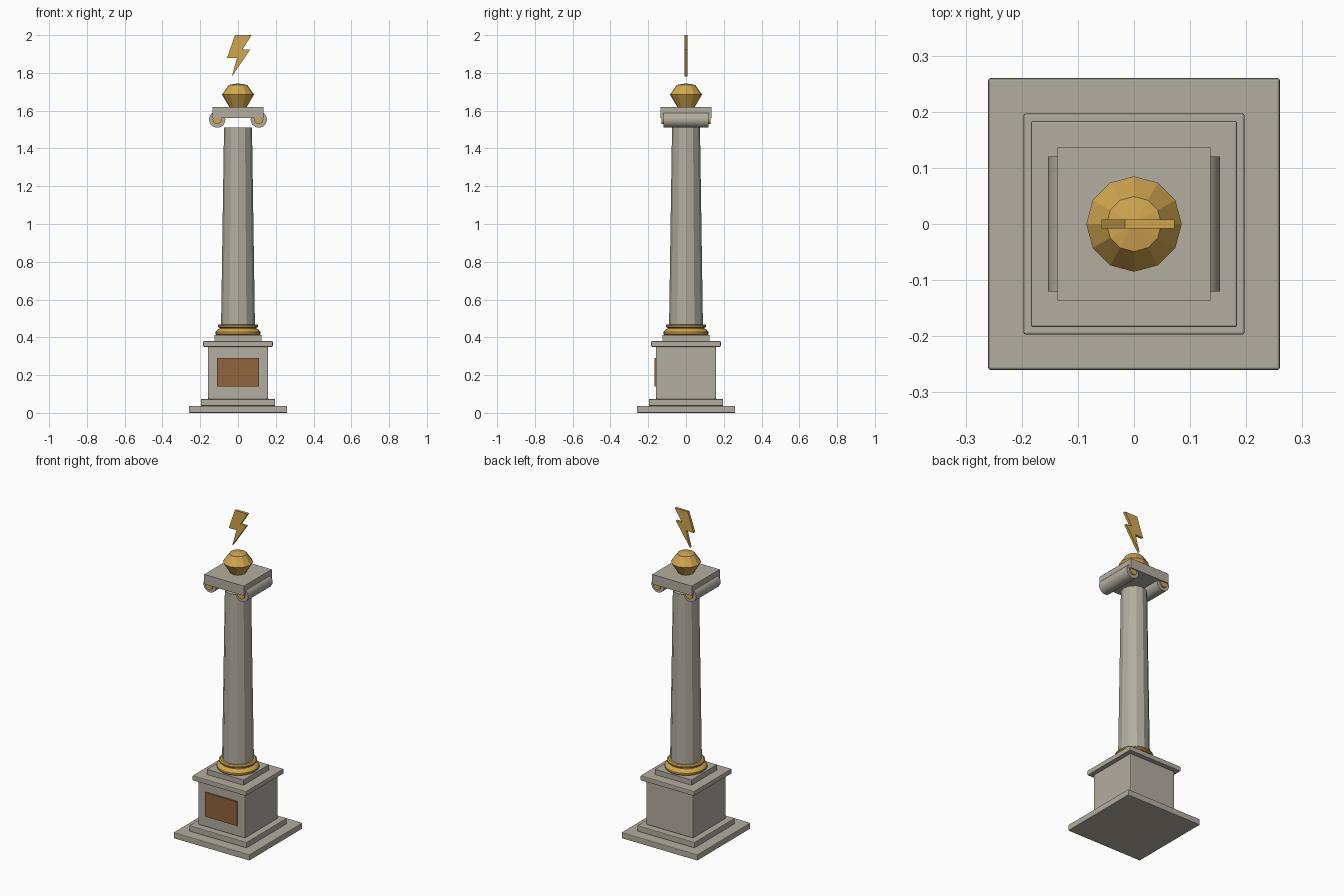
import bpy
import bmesh
from math import cos, sin, pi
from mathutils import Matrix

cube = bpy.data.objects.get("Cube")
if cube:
    bpy.data.objects.remove(cube, do_unlink=True)


def material(name, colour):
    mat = bpy.data.materials.new(name)
    mat.use_nodes = True
    mat.diffuse_color = (*colour, 1)
    for node in mat.node_tree.nodes:
        if node.type == 'BSDF_PRINCIPLED':
            node.inputs["Base Color"].default_value = (*colour, 1)
            node.inputs["Roughness"].default_value = 0.7
    return mat


stone = material("warm grey stone", (0.45, 0.42, 0.355))
gold = material("gold", (0.64, 0.38, 0.08))
bronze = material("brown bronze", (0.28, 0.13, 0.045))


def finish(name, bm, mat):
    bmesh.ops.recalc_face_normals(bm, faces=bm.faces)
    mesh = bpy.data.meshes.new(name)
    bm.to_mesh(mesh)
    bm.free()
    mesh.materials.append(mat)
    obj = bpy.data.objects.new(name, mesh)
    bpy.context.collection.objects.link(obj)
    return obj


def block(name, half, z0, z1, mat=stone, y0=None, y1=None, bevel=0.0):
    """Box centred on x; square in plan unless y limits are given."""
    y0, y1 = (-half, half) if y0 is None else (y0, y1)
    bm = bmesh.new()
    place = Matrix.Translation((0, (y0 + y1) / 2, (z0 + z1) / 2))
    size = Matrix.Diagonal((2 * half, y1 - y0, z1 - z0, 1))
    bmesh.ops.create_cube(bm, size=1, matrix=place @ size)
    obj = finish(name, bm, mat)
    if bevel:
        mod = obj.modifiers.new("soft edge", 'BEVEL')
        mod.width = bevel
        mod.segments = 2
    return obj


def lathe(name, profile, sides, mat):
    """Closed solid turned about z from (radius, height) pairs."""
    bm = bmesh.new()
    rings = [[bm.verts.new((r * cos(2 * pi * i / sides), r * sin(2 * pi * i / sides), z))
              for i in range(sides)] for r, z in profile]
    for low, high in zip(rings, rings[1:]):
        for i in range(sides):
            j = (i + 1) % sides
            bm.faces.new((low[i], low[j], high[j], high[i]))
    bm.faces.new(rings[0][::-1])
    bm.faces.new(rings[-1])
    return finish(name, bm, mat)


def roll(name, x, z, radius, y0, y1, sides, mat):
    """Cylinder lying along y."""
    bm = bmesh.new()
    turn = Matrix.Translation((x, (y0 + y1) / 2, z)) @ Matrix.Rotation(pi / 2, 4, 'X')
    bmesh.ops.create_cone(bm, cap_ends=True, segments=sides, radius1=radius,
                          radius2=radius, depth=y1 - y0, matrix=turn)
    return finish(name, bm, mat)


def smooth(obj, angle):
    bpy.ops.object.select_all(action='DESELECT')
    obj.select_set(True)
    bpy.context.view_layer.objects.active = obj
    bpy.ops.object.shade_smooth_by_angle(angle=angle)


# Stepped pedestal
block("ground_slab", 0.26, 0, 0.037, bevel=0.004)
block("upper_step", 0.197, 0.037, 0.073, bevel=0.004)
block("pedestal_body", 0.16, 0.073, 0.35, bevel=0.006)
block("pedestal_cornice", 0.184, 0.35, 0.38, bevel=0.004)
block("column_plinth", 0.125, 0.38, 0.412)
block("front_plaque", 0.11, 0.14, 0.29, bronze, -0.168, -0.159)

# Moulded ring and tapered faceted shaft
ring = lathe("base_ring", [(0.112, 0.41), (0.12, 0.418), (0.12, 0.428), (0.112, 0.438),
                           (0.098, 0.446), (0.098, 0.45), (0.107, 0.456),
                           (0.107, 0.463), (0.1, 0.469)], 24, gold)
smooth(ring, pi / 5)
lathe("shaft", [(0.09, 0.44), (0.074, 1.512)], 12, stone)

# Scrolled capital
block("capital_slab", 0.136, 1.56, 1.62)
for side, x in (("left", 0.11), ("right", -0.11)):
    scroll = roll(side + "_scroll", x, 1.553, 0.043, -0.12, 0.12, 24, stone)
    smooth(scroll, pi / 6)
    for end, y in (("front", -0.124), ("back", 0.124)):
        roll(f"{side}_{end}_scroll_eye", x, 1.553, 0.024, y - 0.005, y + 0.005, 16, gold)

# Faceted finial
lathe("finial", [(0.045, 1.618), (0.085, 1.685), (0.049, 1.736), (0.001, 1.745)], 12, gold)

# Floating lightning bolt
outline = [(-0.016, 2), (0.072, 2), (0.023, 1.923), (0.064, 1.923),
           (-0.033, 1.78), (-0.005, 1.88), (-0.058, 1.88)]
bm = bmesh.new()
face = bm.faces.new([bm.verts.new((x, -0.008, z)) for x, z in outline])
grown = bmesh.ops.extrude_face_region(bm, geom=[face])["geom"]
bmesh.ops.translate(bm, vec=(0, 0.016, 0),
                    verts=[g for g in grown if isinstance(g, bmesh.types.BMVert)])
finish("lightning_bolt", bm, gold)
